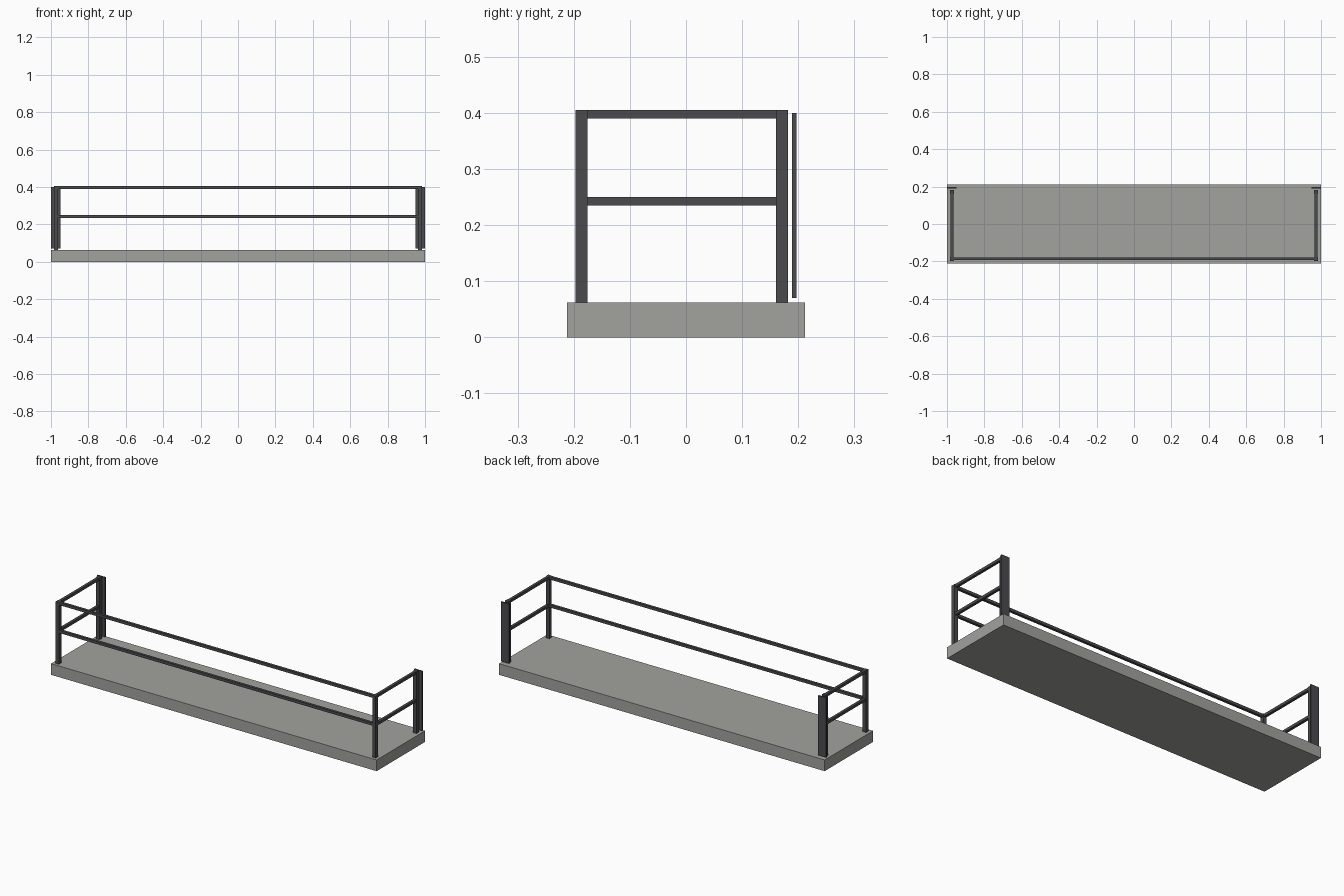
import bpy

cube = bpy.data.objects.get("Cube")
if cube:
    bpy.data.objects.remove(cube, do_unlink=True)


def make_material(name, rgb):
    mat = bpy.data.materials.new(name)
    mat.use_nodes = True
    mat.diffuse_color = (*rgb, 1)
    mat.node_tree.nodes["Principled BSDF"].inputs["Base Color"].default_value = (*rgb, 1)
    return mat


concrete = make_material("concrete_grey", (0.36, 0.36, 0.345))
metal = make_material("dark_metal", (0.07, 0.069, 0.076))


def box(name, low, high, mat):
    """Axis-aligned box between two opposite corners."""
    bpy.ops.mesh.primitive_cube_add(size=1, location=[(a + b) / 2 for a, b in zip(low, high)])
    obj = bpy.context.object
    obj.name = name
    obj.scale = [b - a for a, b in zip(low, high)]
    bpy.ops.object.transform_apply(location=False, rotation=False, scale=True)
    obj.data.materials.append(mat)
    return obj


FLOOR = 0.062
TOP = 0.405
POST = 0.0105      # half width of a post
RAIL = 0.0075      # half width of a rail
POST_X = 0.973
FRONT_Y, BACK_Y = -0.186, 0.171
rails = {"top": TOP - 2 * RAIL, "middle": 0.235}

# Floor slab
box("floor_slab", (-1, -0.212, 0), (1, 0.212, FLOOR), concrete)

# Corner posts, wall plates and side rails
for side, s in (("left", 1), ("right", -1)):
    x = s * POST_X
    for end, y in (("front", FRONT_Y), ("back", BACK_Y)):
        box(f"{end}_{side}_post", (x - POST, y - POST, FLOOR), (x + POST, y + POST, TOP), metal)
    plate_x = s * 0.974
    box(f"{side}_wall_plate", (plate_x - 0.025, 0.189, 0.07), (plate_x + 0.025, 0.197, 0.4), metal)
    for level, z in rails.items():
        box(f"{side}_{level}_rail", (x - RAIL, FRONT_Y + POST, z),
            (x + RAIL, BACK_Y - POST, z + 2 * RAIL), metal)

# Long front rails
for level, z in rails.items():
    box(f"front_{level}_rail", (-POST_X + POST, FRONT_Y - RAIL, z),
        (POST_X - POST, FRONT_Y + RAIL, z + 2 * RAIL), metal)
